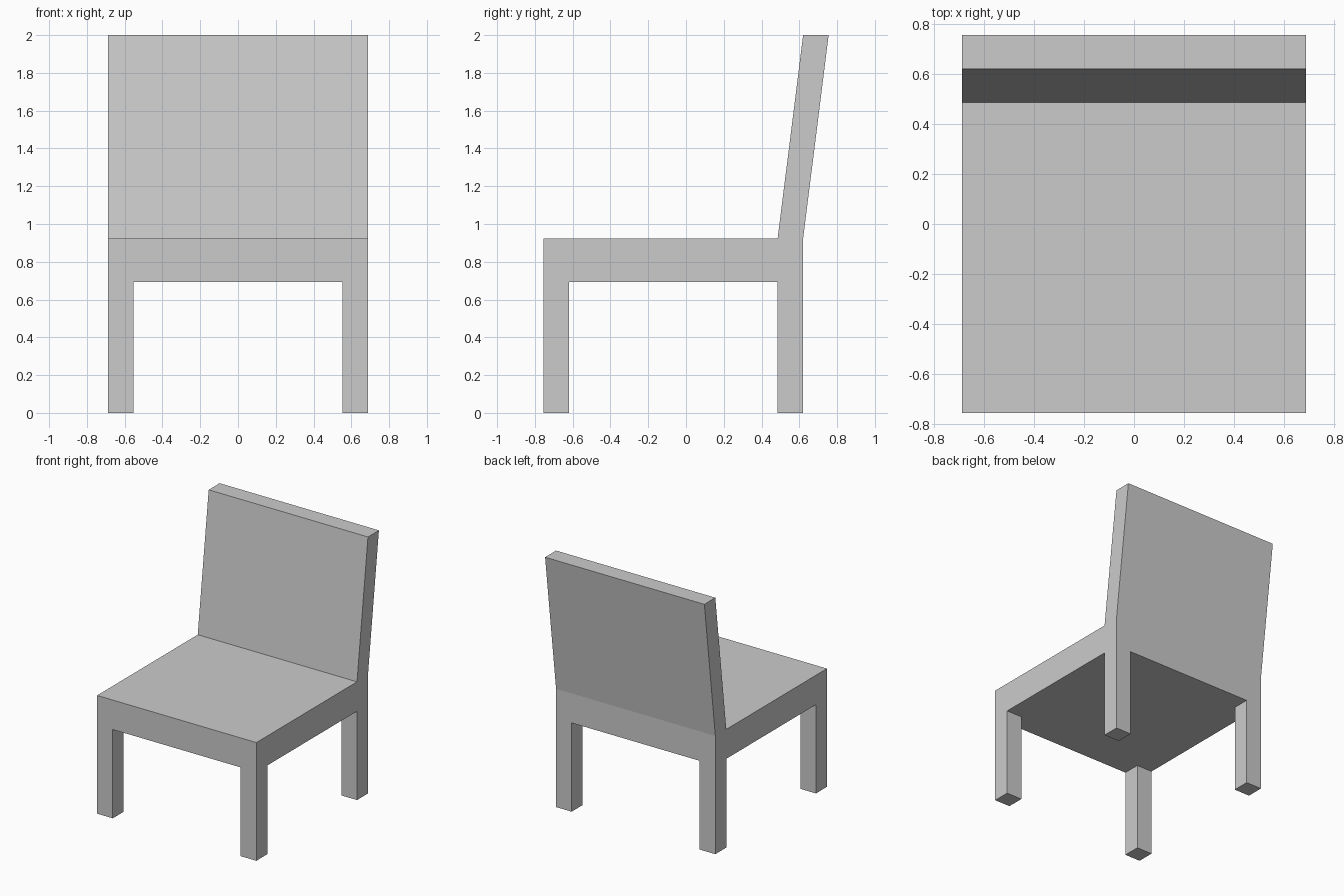
import bpy
import bmesh
from mathutils import Vector

cube = bpy.data.objects.get("Cube")
if cube:
    bpy.data.objects.remove(cube, do_unlink=True)

# Main dimensions
HALF_W = 0.687
FRONT, REAR = -0.755, 0.62
LEG = 0.135
SEAT_LOW, SEAT_TOP, HEIGHT = 0.692, 0.922, 2.0
LEAN = 0.135

grey = bpy.data.materials.new("plain_grey")
grey.use_nodes = True
colour = (0.6, 0.6, 0.6, 1)
grey.diffuse_color = colour
grey.node_tree.nodes["Principled BSDF"].inputs["Base Color"].default_value = colour

bm = bmesh.new()


def pick(normal_z, test):
    """Horizontal faces of one direction whose centre passes the test."""
    return [f for f in bm.faces
            if f.normal.z * normal_z > 0.9 and test(f.calc_center_median())]


# Seat slab, cut into strips along the leg and backrest lines
bmesh.ops.create_cube(bm, size=1)
for v in bm.verts:
    v.co = (HALF_W * (1 if v.co.x > 0 else -1),
            REAR if v.co.y > 0 else FRONT,
            SEAT_TOP if v.co.z > 0 else SEAT_LOW)
cuts = [((x, 0, 0), (1, 0, 0)) for x in (LEG - HALF_W, HALF_W - LEG)]
cuts += [((0, y, 0), (0, 1, 0)) for y in (FRONT + LEG, REAR - LEG)]
for point, normal in cuts:
    bmesh.ops.bisect_plane(bm, geom=bm.verts[:] + bm.edges[:] + bm.faces[:],
                           plane_co=point, plane_no=normal)
bm.normal_update()

# Legs drawn down from the four corners
corners = pick(-1, lambda c: abs(c.x) > HALF_W - LEG
               and not FRONT + LEG < c.y < REAR - LEG)
for f in bmesh.ops.extrude_discrete_faces(bm, faces=corners)["faces"]:
    for v in f.verts:
        v.co.z = 0
bm.normal_update()

# Leaning backrest drawn up from the rear strip
strip = pick(1, lambda c: c.y > REAR - LEG)
result = bmesh.ops.extrude_face_region(bm, geom=strip)["geom"]
bmesh.ops.translate(bm, vec=Vector((0, LEAN, HEIGHT - SEAT_TOP)),
                    verts=[g for g in result if isinstance(g, bmesh.types.BMVert)])

# Merge flat neighbouring faces
bmesh.ops.dissolve_limit(bm, angle_limit=0.01, verts=bm.verts[:], edges=bm.edges[:])
bmesh.ops.recalc_face_normals(bm, faces=bm.faces[:])

mesh = bpy.data.meshes.new("chair")
bm.to_mesh(mesh)
bm.free()
mesh.materials.append(grey)
bpy.context.collection.objects.link(bpy.data.objects.new("chair", mesh))
